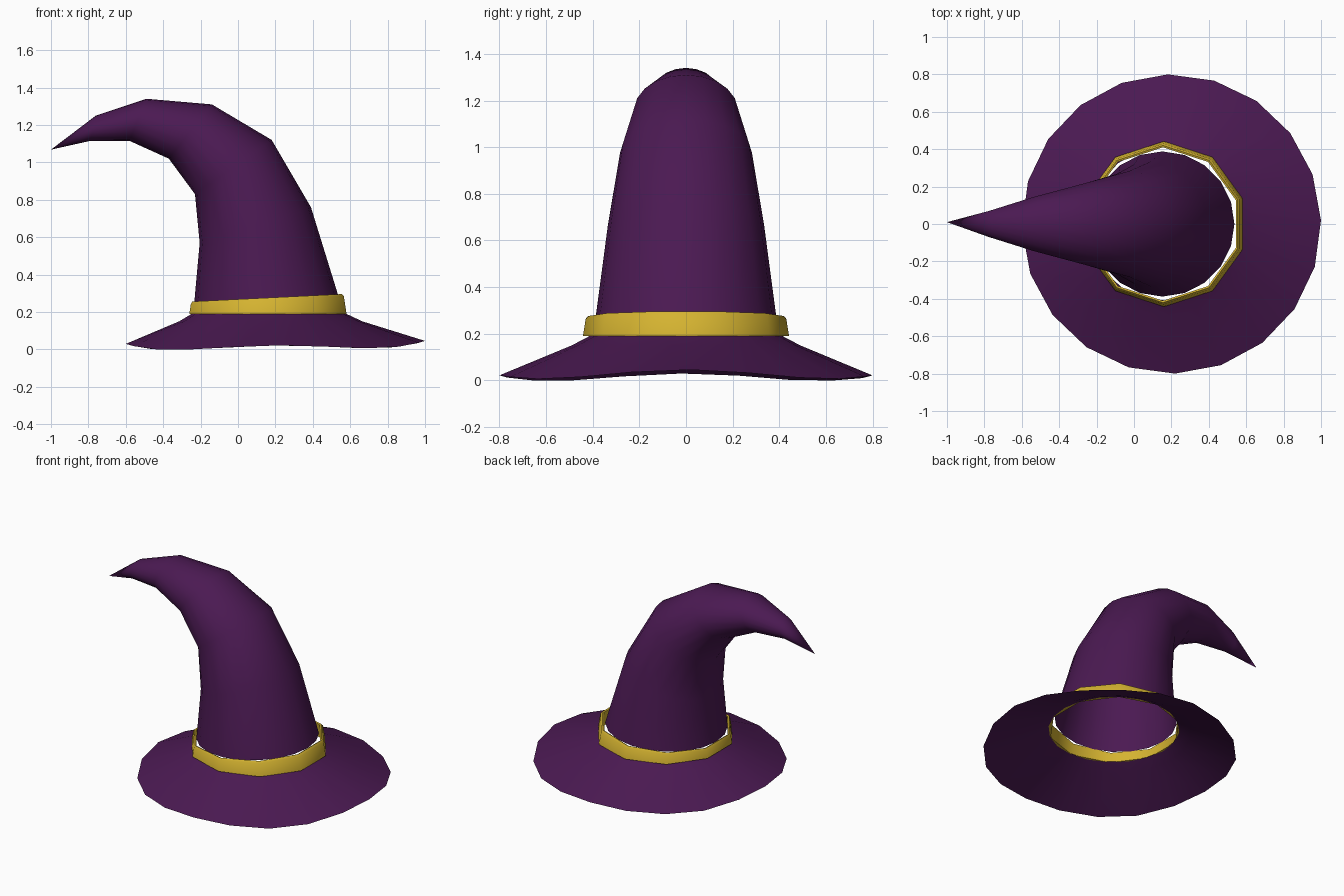
import bpy, bmesh
from math import sin, cos, pi, radians
from mathutils import Vector

if "Cube" in bpy.data.objects:
    bpy.data.objects.remove(bpy.data.objects["Cube"])


def material(name, rgb):
    m = bpy.data.materials.new(name)
    m.diffuse_color = (*rgb, 1)
    m.use_nodes = True
    m.node_tree.nodes["Principled BSDF"].inputs["Base Color"].default_value = m.diffuse_color
    return m


def loft(name, rings, mat, tip=None, loop=False, sharp=40):
    """Skin a list of equal-sized rings, ordered outside/bottom first."""
    bm = bmesh.new()
    vr = [[bm.verts.new(p) for p in r] for r in rings]
    n = len(vr[0])
    pairs = list(zip(vr, vr[1:])) + ([(vr[-1], vr[0])] if loop else [])
    for a, b in pairs:
        for i in range(n):
            j = (i + 1) % n
            bm.faces.new((a[i], a[j], b[j], b[i]))
    if tip:
        t = bm.verts.new(tip)
        for i in range(n):
            bm.faces.new((vr[-1][i], vr[-1][(i + 1) % n], t))
    me = bpy.data.meshes.new(name)
    bm.to_mesh(me)
    bm.free()
    me.materials.append(mat)
    ob = bpy.data.objects.new(name, me)
    bpy.context.collection.objects.link(ob)
    bpy.ops.object.select_all(action='DESELECT')
    ob.select_set(True)
    bpy.context.view_layer.objects.active = ob
    bpy.ops.object.shade_smooth_by_angle(angle=radians(sharp))


def circle(n, cx, r, height, start=0.0):
    """Ring round (cx, 0); height is a function of angle and x."""
    pts = []
    for i in range(n):
        a = start + 2 * pi * i / n
        x = cx + r * cos(a)
        pts.append((x, r * sin(a), height(a, x)))
    return pts


purple = material("purple_felt", (0.07, 0.01, 0.085))
gold = material("gold_band", (0.66, 0.45, 0.03))


# brim: thin sheet with a gently wavy rim
def rim_z(a, x):
    return max(0, 0.0155 + 0.014 * cos(4 * a) + 0.008 * cos(a) + 0.008 * cos(2 * a))


off = radians(1.4)
brim = [circle(20, 0.2, 0.8, rim_z, off),
        circle(20, 0.175, 0.49, lambda a, x: 0.15, off),
        circle(20, 0.165, 0.41, lambda a, x: 0.192, off)]
loft("brim", brim, purple, sharp=60)


# band: ten-sided ring whose top tilts up towards +x
def band_top(drop):
    return lambda a, x: 0.268 + 0.05 * x - drop


flat = lambda a, x: 0.19
st = radians(18)
band = [circle(10, 0.16, 0.442, flat, st),
        circle(10, 0.157, 0.43, band_top(0.012), st),
        circle(10, 0.155, 0.42, band_top(0), st),
        circle(10, 0.155, 0.41, band_top(0.004), st),
        circle(10, 0.16, 0.415, flat, st)]
loft("hat_band", band, gold, loop=True)

# crown: bent cone, each section = (inner x, inner z, outer x, outer z, half depth)
sections = [(-0.234, 0.248, 0.537, 0.285, 0.388),
            (-0.205, 0.57, 0.39, 0.76, 0.335),
            (-0.23, 0.83, 0.18, 1.12, 0.283),
            (-0.37, 1.02, -0.14, 1.31, 0.22),
            (-0.58, 1.115, -0.49, 1.34, 0.145),
            (-0.79, 1.115, -0.76, 1.25, 0.07)]
crown = []
for ix, iz, ox, oz, d in sections:
    c = Vector(((ix + ox) / 2, 0, (iz + oz) / 2))
    u = Vector(((ox - ix) / 2, 0, (oz - iz) / 2))
    crown.append([c + u * cos(2 * pi * i / 20) + Vector((0, d * sin(2 * pi * i / 20), 0))
                  for i in range(20)])
loft("crown", crown, purple, tip=(-1, 0.01, 1.068), sharp=70)
